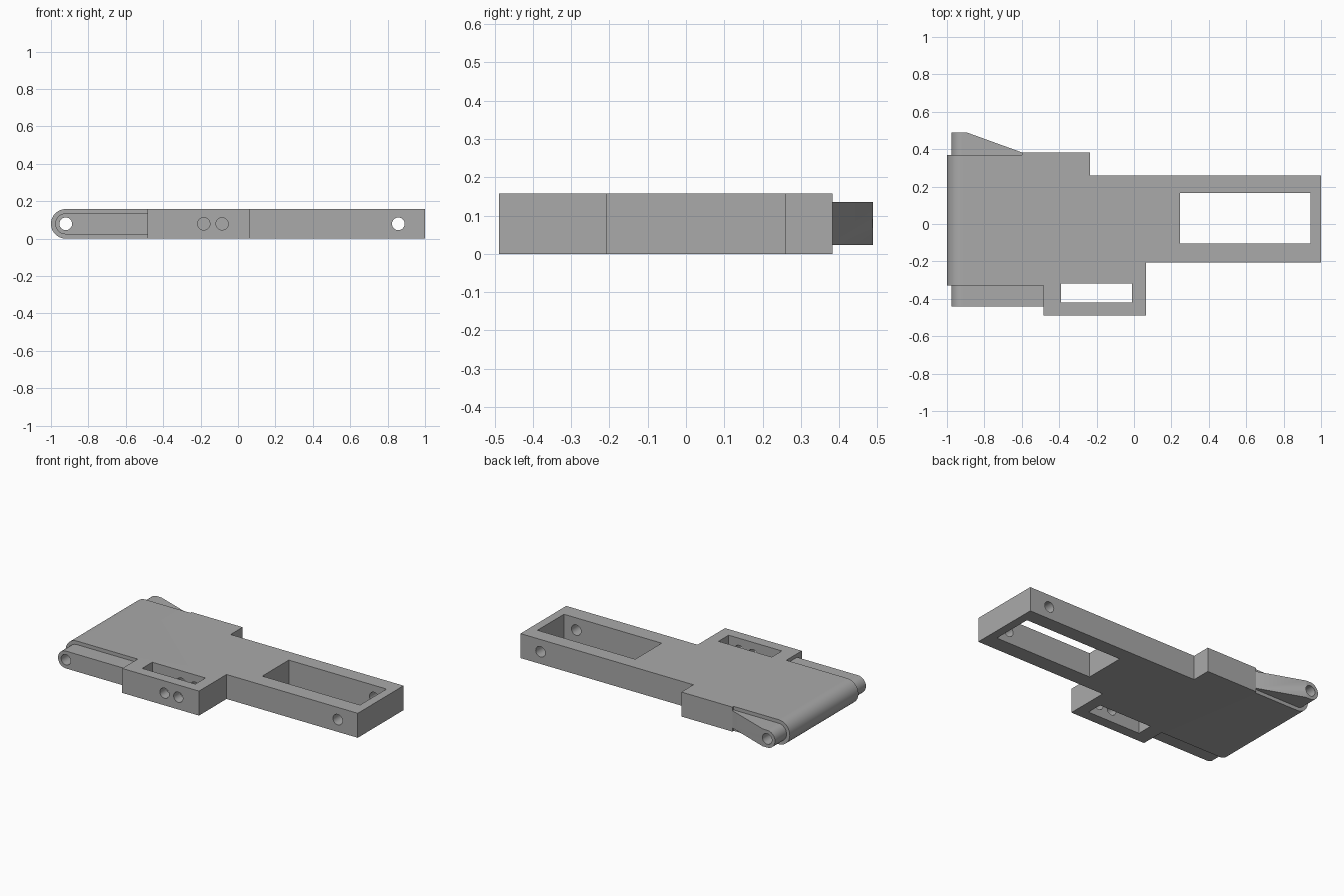
import bpy, bmesh, math
from mathutils import Vector

cube = bpy.data.objects.get("Cube")
if cube:
    bpy.data.objects.remove(cube, do_unlink=True)

H = 0.158            # slab thickness
MID = H / 2
PIVOT = -0.921       # x of the rounded end's axis

grey = bpy.data.materials.new("plain grey")
grey.use_nodes = True
colour = (0.4, 0.4, 0.4, 1)
grey.diffuse_color = colour
grey.node_tree.nodes["Principled BSDF"].inputs["Base Color"].default_value = colour


def prism(name, points, push):
    """Closed solid made by sweeping a flat outline along a vector."""
    bm = bmesh.new()
    face = bm.faces.new([bm.verts.new(p) for p in points])
    swept = bmesh.ops.extrude_face_region(bm, geom=[face], use_keep_orig=True)
    moved = [g for g in swept["geom"] if isinstance(g, bmesh.types.BMVert)]
    bmesh.ops.translate(bm, verts=moved, vec=Vector(push))
    bmesh.ops.recalc_face_normals(bm, faces=bm.faces)
    mesh = bpy.data.meshes.new(name)
    bm.to_mesh(mesh)
    bm.free()
    mesh.materials.append(grey)
    obj = bpy.data.objects.new(name, mesh)
    bpy.context.collection.objects.link(obj)
    return obj


def boolean(obj, tool, operation):
    """Apply a boolean and discard the helper."""
    tool.hide_render = True
    mod = obj.modifiers.new("shape", 'BOOLEAN')
    mod.operation = operation
    mod.solver = 'EXACT'
    mod.object = tool
    bpy.context.view_layer.objects.active = obj
    bpy.ops.object.modifier_apply(modifier=mod.name)
    bpy.data.objects.remove(tool, do_unlink=True)


def rounded_part(name, plan, radius):
    """Plan outline, clipped by a side profile with a half-round left end."""
    obj = prism(name, [(x, y, -0.2) for x, y in plan], (0, 0, 0.6))
    steps = 24
    side = [(1.2, -1, MID + radius)]
    for i in range(steps + 1):
        a = math.pi / 2 + math.pi * i / steps
        side.append((PIVOT + radius * math.cos(a), -1, MID + radius * math.sin(a)))
    side.append((1.2, -1, MID - radius))
    boolean(obj, prism("profile_cutter", side, (0, 2, 0)), 'INTERSECT')
    return obj


def drill(obj, x, radius, y0, y1):
    """Round hole along y."""
    n = 32
    ring = [(x + radius * math.cos(math.tau * i / n), y0,
             MID + radius * math.sin(math.tau * i / n)) for i in range(n)]
    boolean(obj, prism("hole_cutter", ring, (0, y1 - y0, 0)), 'DIFFERENCE')


def pocket(obj, x0, x1, y0, y1):
    """Rectangular window along z."""
    ring = [(x0, y0, -0.1), (x1, y0, -0.1), (x1, y1, -0.1), (x0, y1, -0.1)]
    boolean(obj, prism("pocket_cutter", ring, (0, 0, 0.4)), 'DIFFERENCE')


# Main slab with the side block and the long arm
body = rounded_part("main_body", [
    (-1.1, -0.33), (-0.485, -0.33), (-0.485, -0.488), (0.063, -0.488),
    (0.063, -0.207), (1, -0.207), (1, 0.26), (-0.235, 0.26),
    (-0.235, 0.383), (-0.6, 0.383), (-0.6, 0.37), (-1.1, 0.37)], MID)
pocket(body, 0.247, 0.945, -0.105, 0.165)
pocket(body, -0.39, -0.01, -0.42, -0.317)
drill(body, 0.857, 0.034, -1, 1)
for hole_x in (-0.183, -0.085):
    drill(body, hole_x, 0.033, -1, -0.2)

# Thinner pivot lugs on both sides of the rounded end
front_lug = rounded_part("front_lug", [
    (-1.1, -0.44), (-0.46, -0.44), (-0.46, -0.31), (-1.1, -0.31)], 0.056)
back_lug = rounded_part("back_lug", [
    (-1.1, 0.35), (-0.57, 0.35), (-0.57, 0.37), (-0.6, 0.383),
    (-0.89, 0.488), (-1.1, 0.488)], 0.056)

for part in (body, front_lug, back_lug):
    drill(part, PIVOT, 0.034, -1, 1)
    bpy.ops.object.select_all(action='DESELECT')
    part.select_set(True)
    bpy.context.view_layer.objects.active = part
    bpy.ops.object.shade_smooth_by_angle(angle=math.radians(30))
